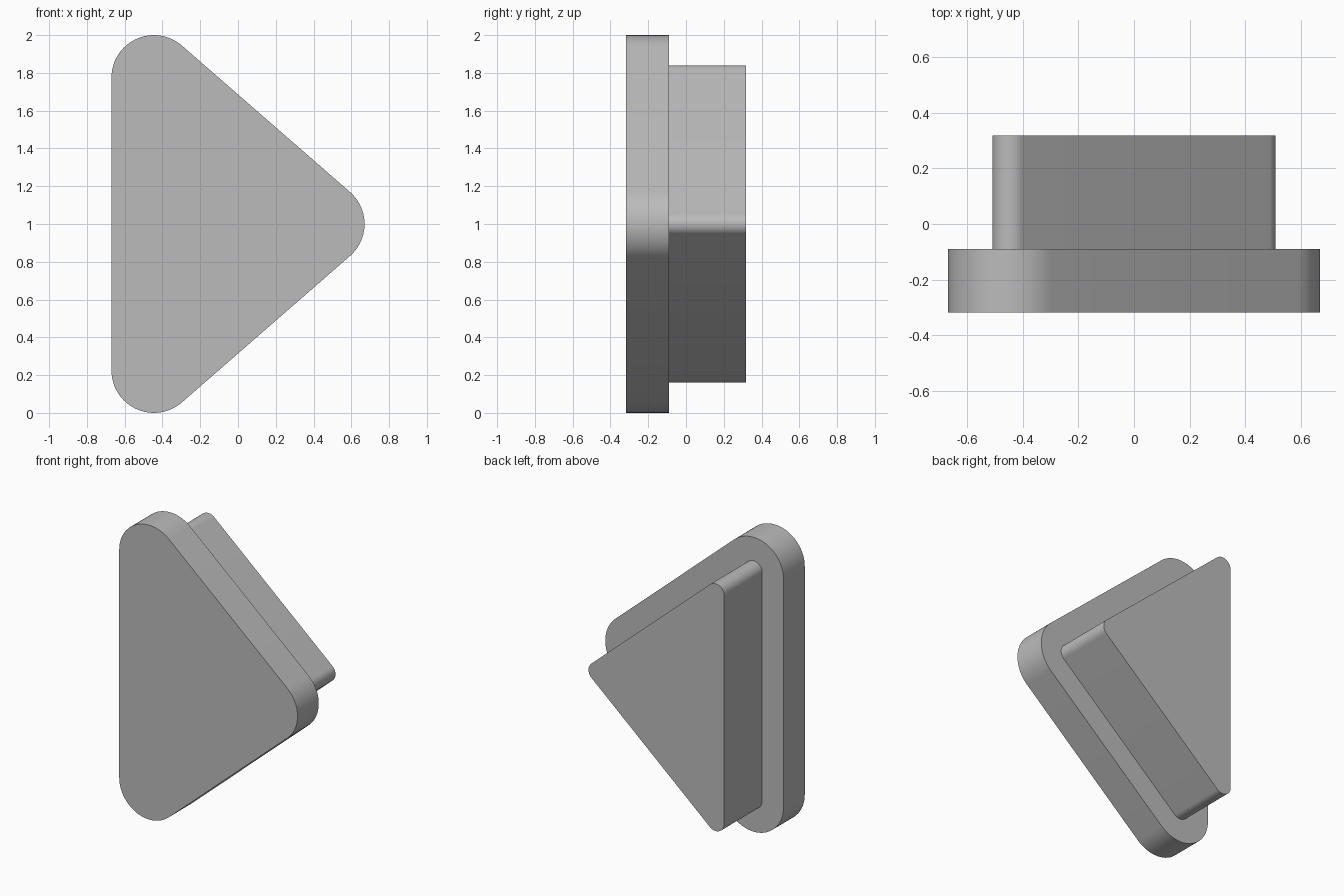
import bpy, bmesh
from math import radians, cos, sin, atan2, pi

cube = bpy.data.objects.get("Cube")
if cube:
    bpy.data.objects.remove(cube, do_unlink=True)

# Single grey material
grey = bpy.data.materials.new("plain grey")
grey.use_nodes = True
colour = (0.5, 0.5, 0.5, 1)
grey.diffuse_color = colour
grey.node_tree.nodes["Principled BSDF"].inputs["Base Color"].default_value = colour

# Corner centres shared by both concentric rounded triangles (x, z), counter-clockwise
CORNERS = [(-0.445, 1.775), (-0.445, 0.225), (0.445, 1.0)]
STEPS = 24


def rounded_triangle(radius):
    """Outline of the triangle with an arc of the given radius at each corner."""
    points = []
    for i, (x, z) in enumerate(CORNERS):
        px, pz = CORNERS[i - 1]
        nx, nz = CORNERS[(i + 1) % 3]
        start = atan2(z - pz, x - px) - pi / 2
        turn = (atan2(nz - z, nx - x) - pi / 2 - start) % (2 * pi)
        for k in range(STEPS + 1):
            a = start + turn * k / STEPS
            points.append((x + radius * cos(a), z + radius * sin(a)))
    return points


def slab(name, radius, y_front, y_back):
    """Extrude the rounded triangle from front to back."""
    bm = bmesh.new()
    face = bm.faces.new([bm.verts.new((x, y_front, z)) for x, z in rounded_triangle(radius)])
    result = bmesh.ops.extrude_face_region(bm, geom=[face], use_keep_orig=True)
    moved = [v for v in result["geom"] if isinstance(v, bmesh.types.BMVert)]
    bmesh.ops.translate(bm, verts=moved, vec=(0, y_back - y_front, 0))
    bmesh.ops.recalc_face_normals(bm, faces=bm.faces)
    mesh = bpy.data.meshes.new(name)
    bm.to_mesh(mesh)
    bm.free()
    mesh.materials.append(grey)
    obj = bpy.data.objects.new(name, mesh)
    bpy.context.collection.objects.link(obj)
    bpy.ops.object.select_all(action="DESELECT")
    obj.select_set(True)
    bpy.context.view_layer.objects.active = obj
    bpy.ops.object.shade_smooth_by_angle(angle=radians(30))


# Wide front plate and the narrower block behind it
slab("front_plate", 0.225, -0.318, -0.09)
slab("rear_block", 0.065, -0.09, 0.318)
